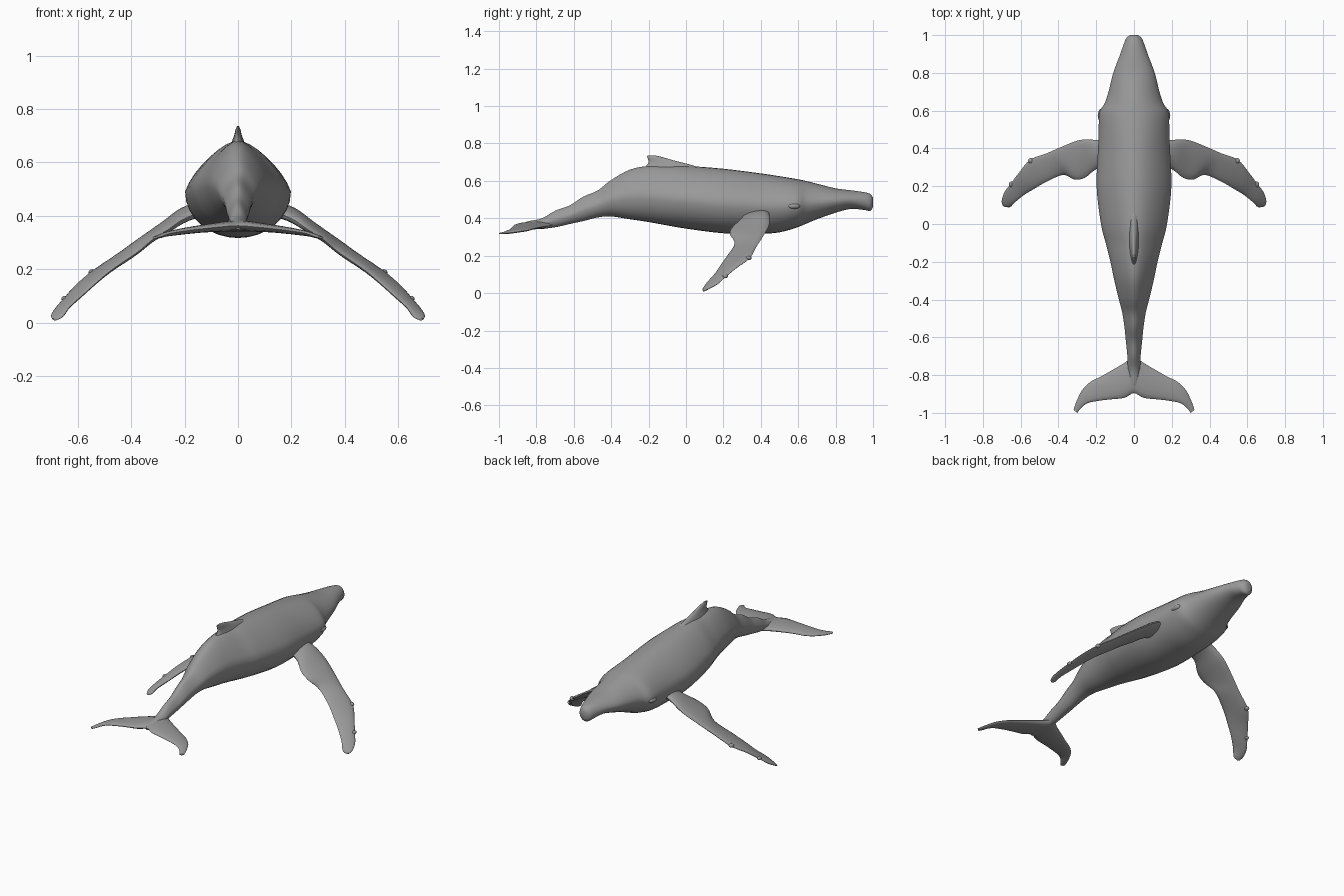
import bpy
import bmesh
from math import cos, sin, pi, radians
from mathutils import Vector

default_cube = bpy.data.objects.get("Cube")
if default_cube:
    bpy.data.objects.remove(default_cube, do_unlink=True)

# Single skin colour
skin = bpy.data.materials.new("whale_grey")
skin.use_nodes = True
grey = (0.32, 0.32, 0.32, 1)
skin.diffuse_color = grey
skin.node_tree.nodes["Principled BSDF"].inputs["Base Color"].default_value = grey


def finish(name, bm):
    """Turn a bmesh into a smooth shaded, coloured object."""
    bmesh.ops.recalc_face_normals(bm, faces=bm.faces[:])
    mesh = bpy.data.meshes.new(name)
    bm.to_mesh(mesh)
    bm.free()
    mesh.materials.append(skin)
    obj = bpy.data.objects.new(name, mesh)
    bpy.context.collection.objects.link(obj)
    bpy.ops.object.select_all(action="DESELECT")
    obj.select_set(True)
    bpy.context.view_layer.objects.active = obj
    bpy.ops.object.shade_smooth_by_angle(angle=radians(50))
    return obj


def spline(a, b, c, d, t):
    """Catmull-Rom point between b and c."""
    return b + 0.5 * t * (c - a + t * (2 * a - 5 * b + 4 * c - d + t * (3 * (b - c) + d - a)))


def loft(name, rings, steps=4):
    """Smooth skin through rings of points, closed at both ends."""
    padded = [rings[0]] + rings + [rings[-1]]
    smooth = []
    for i in range(len(rings) - 1):
        for s in range(steps):
            smooth.append([spline(*points, s / steps) for points in zip(*padded[i:i + 4])])
    smooth.append(rings[-1])
    bm = bmesh.new()
    loops = [[bm.verts.new(p) for p in ring] for ring in smooth]
    count = len(loops[0])
    for low, high in zip(loops, loops[1:]):
        for i in range(count):
            j = (i + 1) % count
            bm.faces.new((low[i], low[j], high[j], high[i]))
    bm.faces.new(loops[0])
    bm.faces.new(loops[-1])
    return finish(name, bm)


def blade_ring(lead, trail, thickness, normal, sides=16):
    """Lens shaped section between a leading and a trailing edge point."""
    lead, trail = Vector(lead), Vector(trail)
    middle, half = (lead + trail) / 2, (lead - trail) / 2
    ring = []
    for i in range(sides):
        a = 2 * pi * i / sides
        ring.append(middle + half * cos(a) + Vector(normal) * (thickness / 2 * sin(a)))
    return ring


def knob(name, centre, size):
    """Small ellipsoid swelling."""
    bm = bmesh.new()
    bmesh.ops.create_uvsphere(bm, u_segments=16, v_segments=10, radius=1)
    bmesh.ops.scale(bm, vec=size, verts=bm.verts[:])
    bmesh.ops.translate(bm, vec=centre, verts=bm.verts[:])
    return finish(name, bm)


# Body stations: y, top, bottom, half width, narrowing of the back
stations = [
    (1, .51, .46, .02, 0), (.985, .53, .44, .04, 0), (.95, .54, .445, .055, 0),
    (.88, .55, .45, .08, .1), (.8, .56, .43, .11, .1), (.7, .585, .395, .135, .2),
    (.64, .6, .37, .155, .2), (.59, .61, .35, .183, .2), (.5, .625, .325, .187, .2),
    (.4, .64, .318, .19, .25), (.2, .665, .32, .198, .3), (0, .68, .345, .175, .35),
    (-.1, .68, .362, .15, .4), (-.2, .68, .38, .125, .4), (-.3, .66, .395, .104, .4),
    (-.4, .605, .41, .08, .4), (-.47, .55, .405, .062, .4), (-.55, .515, .385, .05, .4),
    (-.62, .47, .37, .043, .4), (-.7, .44, .352, .035, .3), (-.77, .4, .345, .032, .2),
    (-.84, .385, .342, .025, 0), (-.89, .37, .35, .01, 0),
]


def body_ring(y, top, bottom, width, narrowing, sides=32):
    ring = []
    for i in range(sides):
        a = 2 * pi * i / sides
        x = width * cos(a) * (1 - narrowing * max(0, sin(a)))
        ring.append(Vector((x, y, (top + bottom) / 2 + (top - bottom) / 2 * sin(a))))
    return ring


loft("body", [body_ring(*station) for station in stations])

# Dorsal fin: front y and z, back y and z, thickness
fin = [
    (.12, .655, -.28, .64, .07), (.03, .685, -.22, .675, .045), (-.06, .708, -.2, .7, .028),
    (-.13, .728, -.205, .72, .018), (-.17, .737, -.21, .734, .008),
]
loft("dorsal_fin", [blade_ring((0, a, b), (0, c, d), thick, (1, 0, 0))
                    for a, b, c, d, thick in fin])

# Flippers: leading edge point, trailing edge point, thickness
flipper = [
    ((.12, .44, .44), (.12, .31, .42), .06), ((.2, .445, .42), (.2, .29, .39), .05),
    ((.285, .445, .365), (.26, .245, .35), .04), ((.38, .41, .3), (.315, .235, .315), .035),
    ((.46, .375, .245), (.375, .26, .265), .032), ((.55, .34, .185), (.47, .22, .2), .03),
    ((.61, .27, .135), (.53, .185, .15), .027), ((.655, .21, .085), (.58, .155, .105), .024),
    ((.685, .17, .05), (.63, .115, .06), .022), ((.7, .125, .025), (.655, .09, .025), .018),
    ((.695, .098, .012), (.68, .09, .012), .01),
]
for side, sign in (("left", 1), ("right", -1)):
    def flip(p):
        return (sign * p[0], p[1], p[2])

    loft(side + "_flipper", [blade_ring(flip(lead), flip(trail), thick, flip((.55, 0, .83)))
                             for lead, trail, thick in flipper])
    # Swellings on the flipper edge and over the eye
    knob(side + "_flipper_knob", flip((.545, .335, .188)), (.015, .015, .012))
    knob(side + "_flipper_tip_knob", flip((.65, .21, .09)), (.012, .015, .01))
    knob(side + "_eye_bump", flip((.172, .575, .465)), (.02, .035, .016))

# Tail flukes: lead x and y, trail x and y, height, thickness
fluke = [
    (.05, -.735, .05, -.92, .36, .038), (.127, -.78, .12, -.928, .353, .03),
    (.18, -.81, .18, -.935, .346, .026), (.23, -.835, .235, -.945, .338, .022),
    (.275, -.88, .265, -.96, .331, .018), (.305, -.94, .285, -.98, .323, .014),
    (.32, -.985, .3, -1, .319, .008),
]


def fluke_ring(sign, lead_x, lead_y, trail_x, trail_y, z, thick):
    return blade_ring((sign * lead_x, lead_y, z), (sign * trail_x, trail_y, z), thick, (0, 0, 1))


right_half = [fluke_ring(-1, *section) for section in reversed(fluke)]
left_half = [fluke_ring(1, *section) for section in fluke]
notch = fluke_ring(1, 0, -.7, 0, -.895, .363, .042)
loft("tail_flukes", right_half + [notch] + left_half)
